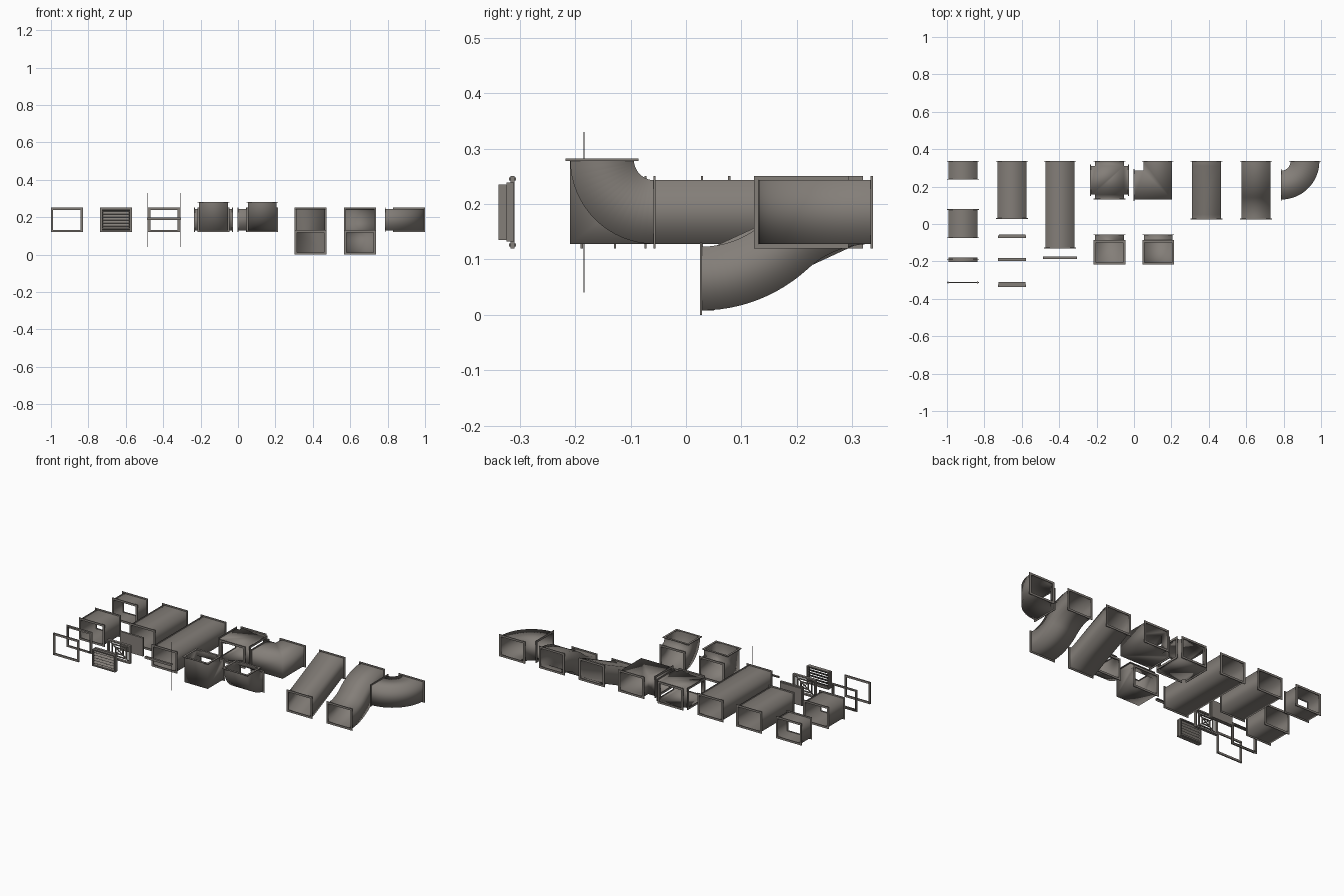
import bpy, bmesh
from math import sin, cos, pi, atan, atan2, hypot
from mathutils import Vector, Matrix

if "Cube" in bpy.data.objects:
    bpy.data.objects.remove(bpy.data.objects["Cube"])

COLOR = (0.23, 0.21, 0.19, 1)
SHEET = bpy.data.materials.new("galvanised sheet")
SHEET.use_nodes = True
SHEET.diffuse_color = COLOR
SHEET.node_tree.nodes["Principled BSDF"].inputs["Base Color"].default_value = COLOR

HW, HH = 0.077, 0.0575      # duct half width and half height
Z0, Z1 = 0.128, 0.243       # duct floor and roof
ZC = (Z0 + Z1) / 2
BACK = 0.335                # common back line of the large pieces
LIP = 0.008


def loft(bm, a, b, lo, hi, place):
    """Rectangular sheet tube between two edge lines, extruded lo..hi."""
    rings = [[bm.verts.new(place(*p, h)) for p, h in ((q, lo), (r, lo), (r, hi), (q, hi))]
             for q, r in zip(a, b)]
    for r, s in zip(rings, rings[1:]):
        for i in range(4):
            j = (i + 1) % 4
            bm.faces.new((r[i], r[j], s[j], s[i])).smooth = True


def plan(x, y, h):
    return (x, y, h)


def side(y, z, h):
    return (h, y, z)


def box(bm, center, size, tilt=None):
    m = Matrix.Translation(center) @ (tilt or Matrix()) @ Matrix.Diagonal((*size, 1))
    bmesh.ops.create_cube(bm, size=1, matrix=m)


def flange(bm, center, axis, h1, h2, depth=0.004):
    """Picture-frame ring round an opening facing the given axis."""
    u, v = [(1, 2), (0, 2), (0, 1)][axis]
    rings = []
    for su, sv in ((-1, -1), (1, -1), (1, 1), (-1, 1)):
        ring = []
        for grow, d in ((LIP, -1), (LIP, 1), (-0.004, 1), (-0.004, -1)):
            p = Vector(center)
            p[u] += su * (h1 + grow)
            p[v] += sv * (h2 + grow)
            p[axis] += d * depth / 2
            ring.append(bm.verts.new(p))
        rings.append(ring)
    for k in range(4):
        r, s = rings[k], rings[(k + 1) % 4]
        for i in range(4):
            j = (i + 1) % 4
            bm.faces.new((r[i], r[j], s[j], s[i]))


def finish(name, bm):
    bmesh.ops.recalc_face_normals(bm, faces=bm.faces)
    me = bpy.data.meshes.new(name)
    bm.to_mesh(me)
    bm.free()
    me.materials.append(SHEET)
    bpy.context.collection.objects.link(bpy.data.objects.new(name, me))


def straight(name, x, y0, y1, ends):
    bm = bmesh.new()
    loft(bm, [(x - HW, y0), (x - HW, y1)], [(x + HW, y0), (x + HW, y1)], Z0, Z1, plan)
    for y in ends:
        flange(bm, (x, y, ZC), 1, HW, HH)
    finish(name, bm)


def arc(c, r, n=16):
    return [(c[0] + r * cos(t), c[1] - r * sin(t)) for t in [i * pi / 2 / n for i in range(n + 1)]]


# Straight ducts and collars
C1, C2, C3 = -0.915, -0.652, -0.396
straight("short_duct", C1, 0.237, BACK, (0.239, BACK))
straight("medium_duct", C1, -0.075, 0.08, (-0.073, 0.078))
straight("collar", C1, -0.204, -0.18, (-0.188,))
straight("long_duct", C2, 0.027, BACK, (0.029, BACK))
straight("extra_long_duct", C3, -0.13, BACK, (-0.128, BACK))

# Loose joining frame, with corner bolts
bm = bmesh.new()
flange(bm, (C1, -0.313, ZC), 1, HW, HH, 0.007)
for sx in (-1, 1):
    for sz in (-1, 1):
        box(bm, (C1 + sx * (HW + 0.002), -0.313, ZC + sz * (HH + 0.002)), (0.005, 0.012, 0.005))
finish("joining_frame", bm)

# End cap
bm = bmesh.new()
box(bm, (C2, -0.068, ZC), (0.15, 0.012, 0.11))
box(bm, (C2, -0.059, ZC), (0.142, 0.006, 0.102))
finish("end_cap", bm)


def rim(bm, x, y, depth, w, h, t):
    for s in (-1, 1):
        box(bm, (x + s * (w - t / 2), y, ZC), (t, depth, 2 * h))
        box(bm, (x, y, ZC + s * (h - t / 2)), (2 * w, depth, t))


# Diffuser: outer rim, crossing ribs and nested rings
bm = bmesh.new()
rim(bm, C2, -0.189, 0.016, 0.075, 0.054, 0.008)
for k in (0.66, 0.36):
    rim(bm, C2, -0.189, 0.008, 0.075 * k, 0.054 * k, 0.005)
for s in (-1, 1):
    box(bm, (C2, -0.189, ZC), (2 * hypot(0.07, 0.049), 0.006, 0.004),
        Matrix.Rotation(s * atan2(0.049, 0.07), 4, 'Y'))
finish("diffuser", bm)

# Louvre: stepped rim with steep overlapping slats
bm = bmesh.new()
rim(bm, C2, -0.331, 0.014, 0.075, 0.05, 0.006)
rim(bm, C2, -0.317, 0.014, 0.072, 0.053, 0.006)
for i in range(6):
    box(bm, (C2, -0.326, ZC - 0.04 + i * 0.016), (0.14, 0.024, 0.001),
        Matrix.Rotation(0.9, 4, 'X'))
finish("louvre", bm)

# Hanger: cross bar on two thin rods
bm = bmesh.new()
box(bm, (C3, -0.181, 0.197), (0.18, 0.012, 0.003))
box(bm, (C3, -0.186, 0.192), (0.18, 0.002, 0.012))
for s in (-1, 1):
    bmesh.ops.create_cone(bm, segments=8, radius1=0.0007, radius2=0.0007, depth=0.29, cap_ends=True,
                          matrix=Matrix.Translation((C3 + s * 0.087, -0.184, 0.185)))
finish("hanger", bm)

# Four-way cross
bm = bmesh.new()
cx, cy, R = -0.131, 0.234, 0.101
quarter = [(HW, R), (HW, HW), (R, HW)]
outline = []
for k in range(4):
    for x, y in quarter:
        for _ in range(k):
            x, y = y, -x
        outline.append((cx + x, cy + y))
low, top = [[bm.verts.new((x, y, z)) for x, y in outline] for z in (Z0, Z1)]
for ring in (low, top):
    bm.faces.new(ring).smooth = True
for i in range(12):
    if i % 3 < 2:       # every third edge is an opening
        j = (i + 1) % 12
        bm.faces.new((low[i], low[j], top[j], top[i])).smooth = True
for s in (-1, 1):
    flange(bm, (cx, cy + s * R, ZC), 1, HW, HH)
    flange(bm, (cx + s * R, cy, ZC), 0, HW, HH)
finish("cross_duct", bm)

# Level elbows: one mitred, one curved
RI, RO = 0.05, 0.204
RM = (RI + RO) / 2


def flat_elbow(name, x, outer, inner):
    bm = bmesh.new()
    loft(bm, outer, inner, Z0, Z1, plan)
    flange(bm, (x + RM, BACK, ZC), 1, HW, HH)
    flange(bm, (x, BACK - RM, ZC), 0, HW, HH)
    finish(name, bm)


x = 0.0
flat_elbow("mitred_elbow", x,
           [(x + RO, BACK), (x + RO, BACK - RO), (x, BACK - RO)],
           [(x + RI, BACK), (x + RI, BACK - RI), (x, BACK - RI)])
x = 0.787
flat_elbow("curved_elbow", x, arc((x, BACK), RO), arc((x, BACK), RI))

# Rising elbows: one mitred, one curved
y, z, ri, ro = -0.057, 0.28, 0.037, 0.152
for name, x, outer, inner in (
        ("rising_mitred_elbow", -0.131,
         [(y, z - ro), (y - ro, z - ro), (y - ro, z)], [(y, z - ri), (y - ri, z - ri), (y - ri, z)]),
        ("rising_curved_elbow", 0.13,
         [(2 * y - p, q) for p, q in arc((y, z), ro)], [(2 * y - p, q) for p, q in arc((y, z), ri)])):
    bm = bmesh.new()
    loft(bm, outer, inner, x - HW, x + HW, side)
    flange(bm, (x, y, ZC), 1, HW, HH)
    flange(bm, (x, y - (ri + ro) / 2, z), 2, HW, HH)
    finish(name, bm)

# Offset ducts: one straight, one S-shaped from two mirrored arcs
FRONT, DROP = 0.027, 0.12
ZL = ZC - DROP
bends = ((FRONT, 0), (0.05, 0), (0.31, 1), (BACK, 1))
lower, upper = [[(p, ZL + s * HH + DROP * t) for p, t in bends] for s in (-1, 1)]
run = BACK - FRONT
radius = (run * run / DROP + DROP) / 4
sweep = 2 * atan(DROP / run)
half = []
for r in (radius + HH, radius - HH):
    half.append([(FRONT + r * sin(a), ZL + radius - r * cos(a))
                 for a in [sweep * i / 12 for i in range(13)]])
flipped = [[(FRONT + BACK - p, ZL + ZC - q) for p, q in reversed(h[:-1])] for h in half]
wave_low, wave_high = half[0] + flipped[1], half[1] + flipped[0]
for name, x, lo, hi in (("straight_offset", 0.388, lower, upper),
                        ("curved_offset", 0.652, wave_low, wave_high)):
    bm = bmesh.new()
    loft(bm, lo, hi, x - HW, x + HW, side)
    flange(bm, (x, FRONT, ZL), 1, HW, HH)
    flange(bm, (x, BACK, ZC), 1, HW, HH)
    finish(name, bm)
